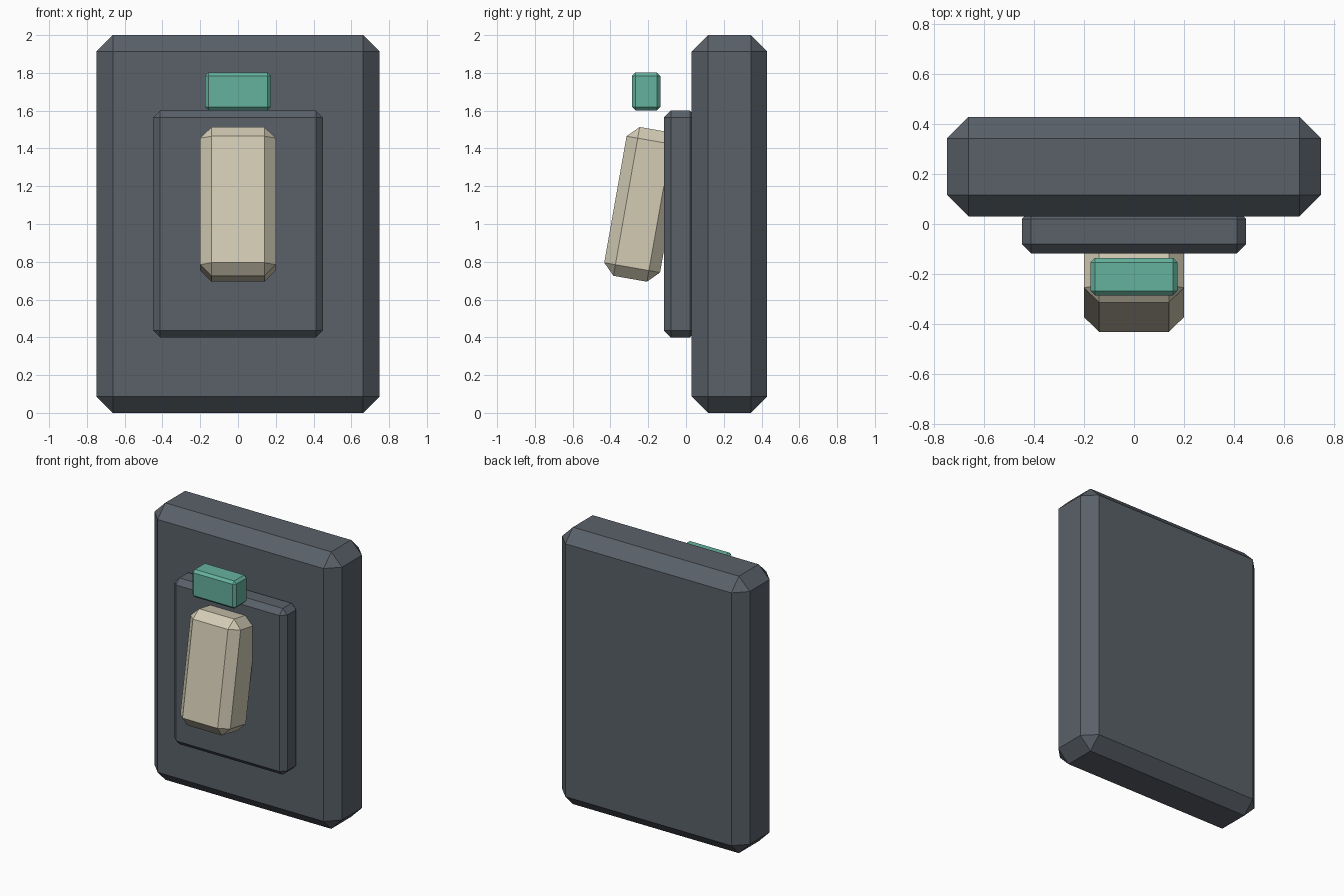
import bpy, bmesh, math
from mathutils import Matrix

if "Cube" in bpy.data.objects:
    bpy.data.objects.remove(bpy.data.objects["Cube"])


def material(name, rgb):
    # sRGB 0-255 to linear
    lin = [((c / 255 + 0.055) / 1.055) ** 2.4 for c in rgb]
    m = bpy.data.materials.new(name)
    m.diffuse_color = (*lin, 1)
    m.use_nodes = True
    m.node_tree.nodes["Principled BSDF"].inputs["Base Color"].default_value = m.diffuse_color
    return m


def chamfered_box(name, size, centre, chamfer, mat, tilt=0):
    bm = bmesh.new()
    bmesh.ops.create_cube(bm, size=1, matrix=Matrix.Diagonal((*size, 1)))
    bmesh.ops.bevel(bm, geom=bm.edges[:], offset=chamfer, segments=1,
                    affect='EDGES', profile=0.5)
    mesh = bpy.data.meshes.new(name)
    bm.to_mesh(mesh)
    bm.free()
    mesh.materials.append(mat)
    ob = bpy.data.objects.new(name, mesh)
    ob.location = centre
    ob.rotation_euler.x = math.radians(tilt)
    bpy.context.collection.objects.link(ob)
    return ob


grey = material("slate grey", (90, 97, 105))
cream = material("warm cream", (210, 203, 180))
green = material("sea green", (101, 178, 157))

# Wall panel and the raised plate set into its front
chamfered_box("back_panel", (1.5, 0.4, 2.0), (0, 0.23, 1.0), 0.087, grey)
chamfered_box("front_plate", (0.9, 0.175, 1.2), (0, -0.03, 1.0), 0.037, grey)

# Tilted switch lever
chamfered_box("switch_lever", (0.4, 0.3, 0.8), (0, -0.226, 1.104), 0.06, cream, tilt=-10)

# Indicator lamp above the lever
chamfered_box("indicator_lamp", (0.35, 0.15, 0.2), (0, -0.211, 1.702), 0.018, green)
